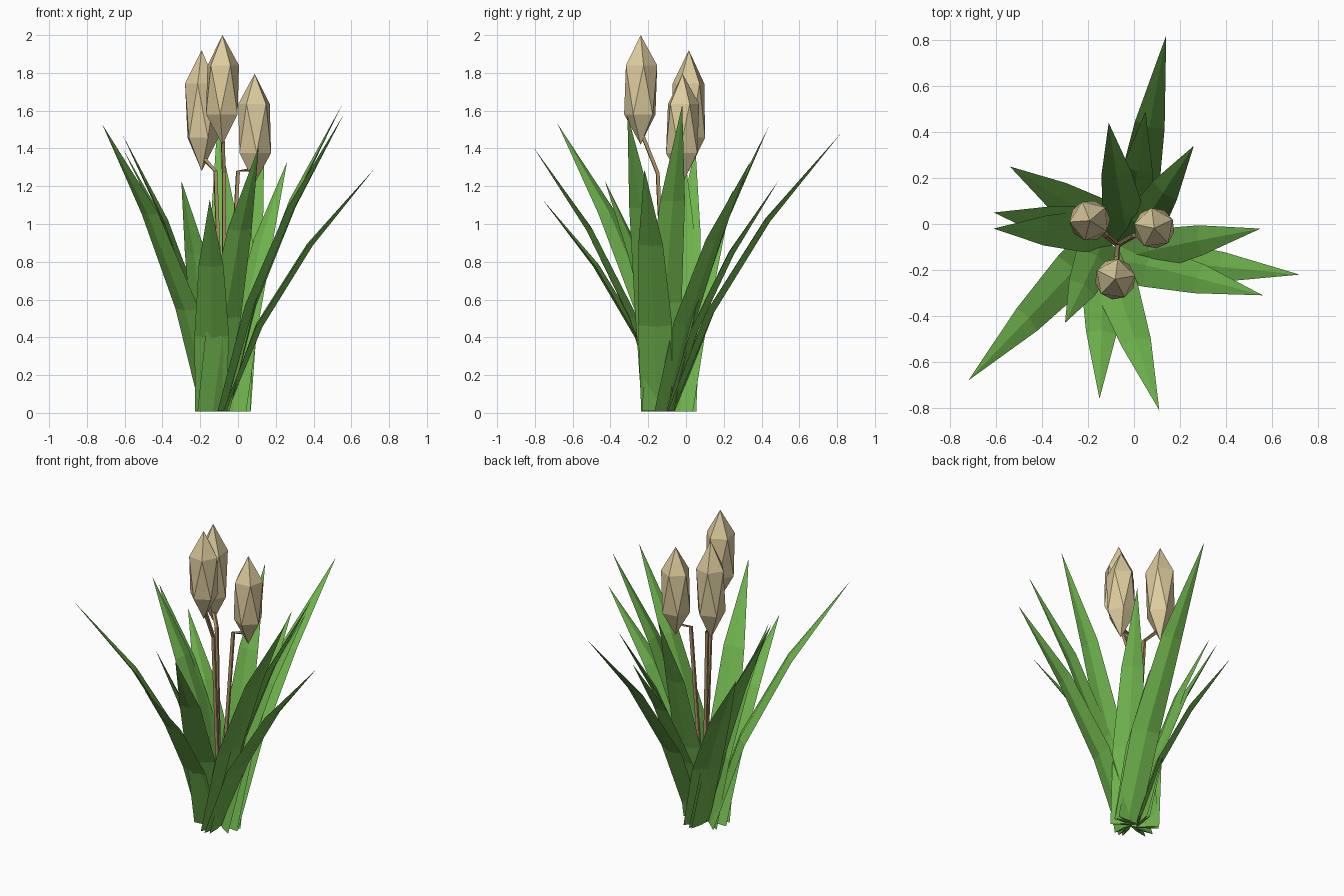
import bpy, bmesh
from math import radians
from mathutils import Vector, Matrix

cube = bpy.data.objects.get("Cube")
if cube:
    bpy.data.objects.remove(cube)


def material(name, colour):
    mat = bpy.data.materials.new(name)
    mat.use_nodes = True
    mat.diffuse_color = (*colour, 1)
    mat.node_tree.nodes["Principled BSDF"].inputs["Base Color"].default_value = (*colour, 1)
    return mat


green = material("leaf green", (0.16, 0.46, 0.075))
brown = material("stem brown", (0.42, 0.29, 0.13))
cream = material("bud cream", (0.72, 0.60, 0.34))


def finish(name, bm, mat):
    bmesh.ops.recalc_face_normals(bm, faces=bm.faces)
    mesh = bpy.data.meshes.new(name)
    bm.to_mesh(mesh)
    bm.free()
    mesh.materials.append(mat)
    obj = bpy.data.objects.new(name, mesh)
    bpy.context.collection.objects.link(obj)


def loft(bm, rings):
    """Skin a list of closed rings; a one-point ring makes a tip."""
    rings = [[bm.verts.new(p) for p in ring] for ring in rings]
    n = len(rings[0])
    bm.faces.new(rings[0])
    for a, b in zip(rings, rings[1:]):
        for i in range(n):
            j = (i + 1) % n
            if len(b) == 1:
                bm.faces.new((a[i], a[j], b[0]))
            else:
                bm.faces.new((a[i], a[j], b[j], b[i]))
    if len(rings[-1]) > 1:
        bm.faces.new(rings[-1][::-1])


CENTRE = Vector((-0.08, -0.09, 0))

# Leaves overlap like a pinwheel at the base.
# Radial fraction, height fraction, sideways shift, half width, half thickness
SECTIONS = (
    (0.03, 0.006, 0.063, 0.082, 0.008),
    (0.25, 0.36, 0.042, 0.092, 0.017),
    (0.58, 0.69, 0.022, 0.066, 0.014),
)
LEAF_TIPS = (
    (0.14, 0.82, 1.48), (0.05, 0.49, 1.23), (-0.11, 0.44, 1.52), (0.26, 0.34, 1.33),
    (-0.54, 0.25, 1.18), (-0.61, 0.05, 1.40), (-0.61, -0.02, 1.47), (0.55, -0.02, 1.63),
    (0.72, -0.22, 1.29), (0.56, -0.31, 1.58), (-0.72, -0.68, 1.53), (-0.30, -0.43, 1.23),
    (-0.15, -0.76, 1.13), (0.11, -0.81, 1.41),
)


def leaf(name, tip):
    reach = Vector((tip[0], tip[1], 0)) - CENTRE
    out = reach.normalized()
    side = Vector((out.y, -out.x, 0))
    rings = []
    for r, h, shift, width, thick in SECTIONS:
        mid = CENTRE + reach * r + side * shift + Vector((0, 0, tip[2] * h))
        normal = (out - Vector((0, 0, 0.5 * min(1, h * 3)))) * thick
        rings.append([mid + side * width, mid + normal, mid - side * width, mid - normal])
    rings.append([Vector(tip)])
    bm = bmesh.new()
    loft(bm, rings)
    finish(name, bm, green)


for i, tip in enumerate(LEAF_TIPS):
    leaf(f"leaf_{i + 1}", tip)


# Stems: four-sided tubes that bend outward just below each bud
def stem(name, points, radius=0.013):
    points = [Vector(p) for p in points]
    rings = []
    for i, p in enumerate(points):
        along = (points[min(i + 1, len(points) - 1)] - points[max(i - 1, 0)]).normalized()
        u = along.cross(Vector((0.6, 0.8, 0))).normalized()
        v = along.cross(u)
        rings.append([p + d * radius for d in (u, v, -u, -v)])
    bm = bmesh.new()
    loft(bm, rings)
    finish(name, bm, brown)


# Buds: stretched icosahedrons
def bud(name, centre, half_height, turn):
    bm = bmesh.new()
    bmesh.ops.create_icosphere(
        bm, subdivisions=1, radius=1,
        matrix=Matrix.Translation(centre) @ Matrix.Rotation(radians(turn), 4, "Z")
        @ Matrix.Diagonal((0.099, 0.099, half_height, 1)))
    finish(name, bm, cream)


# Each flower: stem bend, bud centre, bud half height, turn
FLOWERS = (
    ("front", (-0.075, -0.15, 1.27), (-0.082, -0.24, 1.71), 0.29, 10),
    ("right", (-0.12, -0.05, 1.28), (-0.192, 0.015, 1.60), 0.32, 40),
    ("left", (0.0, -0.05, 1.28), (0.088, -0.018, 1.505), 0.29, 25),
)
for name, bend, centre, half, turn in FLOWERS:
    end = Vector(centre) - Vector((0, 0, 0.75 * half))
    stem(name + "_stem", ((-0.07, -0.09, 0.02), bend, end))
    bud(name + "_bud", centre, half, turn)
